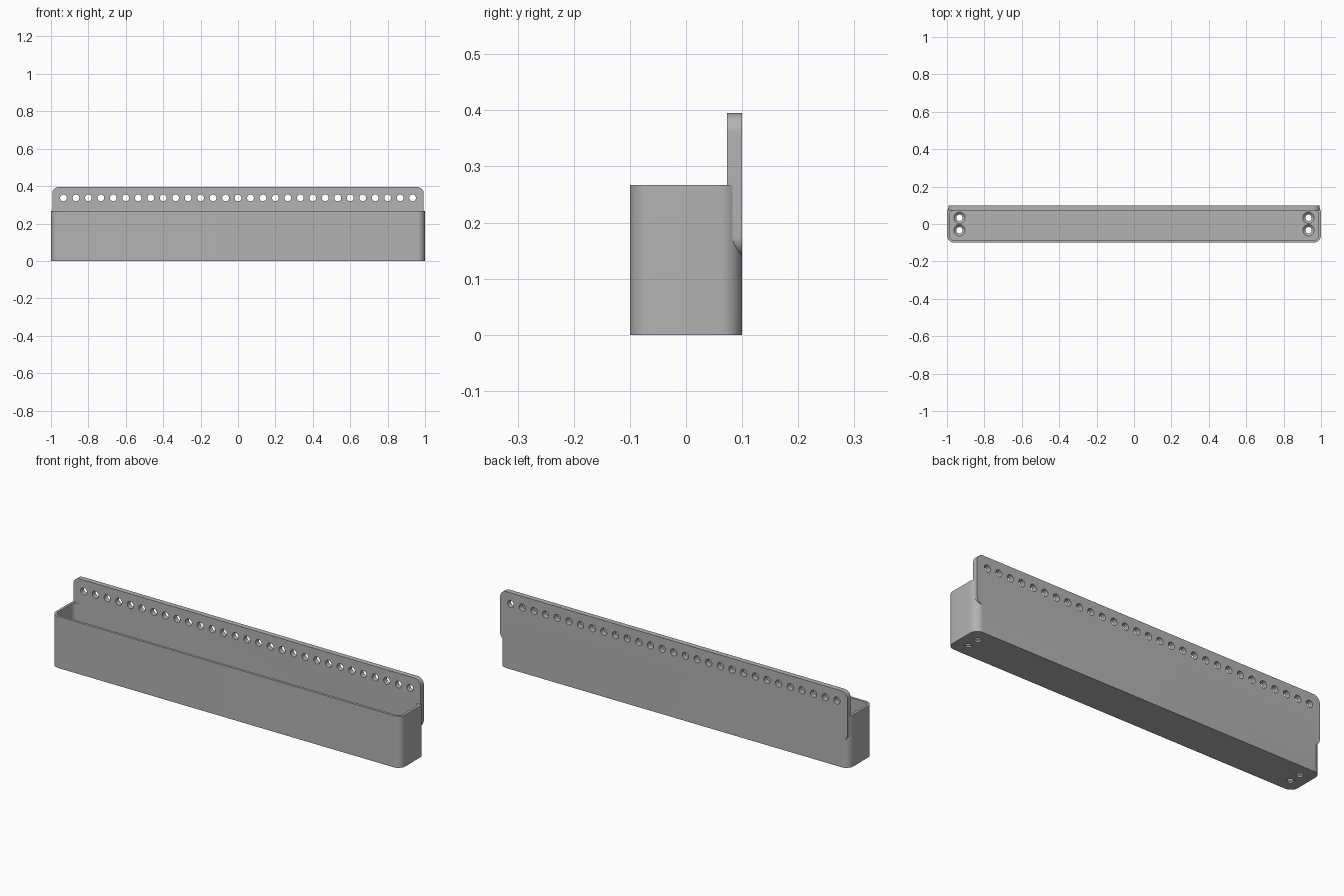
import bpy, bmesh, math
from mathutils import Matrix, Vector

cube = bpy.data.objects.get("Cube")
if cube:
    bpy.data.objects.remove(cube, do_unlink=True)

grey = bpy.data.materials.new("mid grey plastic")
grey.use_nodes = True
colour = (0.45, 0.45, 0.45, 1)
grey.diffuse_color = colour
grey.node_tree.nodes["Principled BSDF"].inputs["Base Color"].default_value = colour


def rounded_rect(u0, u1, v0, v1, r, steps=10):
    """Outline of a rectangle with rounded corners, counter-clockwise."""
    corners = [(u1 - r, v1 - r), (u0 + r, v1 - r), (u0 + r, v0 + r), (u1 - r, v0 + r)]
    points = []
    for i, (cu, cv) in enumerate(corners):
        for k in range(steps + 1):
            a = math.pi / 2 * (i + k / steps)
            points.append((cu + r * math.cos(a), cv + r * math.sin(a)))
    return points


def add_object(name, bm):
    bmesh.ops.recalc_face_normals(bm, faces=bm.faces)
    mesh = bpy.data.meshes.new(name)
    bm.to_mesh(mesh)
    bm.free()
    mesh.materials.append(grey)
    obj = bpy.data.objects.new(name, mesh)
    bpy.context.collection.objects.link(obj)
    return obj


def prism(name, outline, base, top, upright=False):
    """Extrude an outline along z, or along y when upright."""
    bm = bmesh.new()
    def place(u, v, w):
        return (u, w, v) if upright else (u, v, w)
    face = bm.faces.new([bm.verts.new(place(u, v, base)) for u, v in outline])
    moved = bmesh.ops.extrude_face_region(bm, geom=[face])["geom"]
    verts = [g for g in moved if isinstance(g, bmesh.types.BMVert)]
    bmesh.ops.translate(bm, verts=verts, vec=Vector(place(0, 0, top - base)))
    return add_object(name, bm)


def cones(name, centres, r1, r2, depth, turn=Matrix()):
    bm = bmesh.new()
    for c in centres:
        bmesh.ops.create_cone(bm, cap_ends=True, segments=32, radius1=r1, radius2=r2,
                              depth=depth, matrix=Matrix.Translation(c) @ turn)
    return add_object(name, bm)


# Tray body and the tall mounting plate at its back
tray = prism("tray", rounded_rect(-1, 1, -0.1, 0.1, 0.04), 0, 0.267)
plate = prism("mounting_plate", rounded_rect(-0.993, 0.993, 0.14, 0.395, 0.035),
              0.073, 0.1, upright=True)

# Hollow inside
cavity = prism("cavity_cutter", rounded_rect(-0.987, 0.987, -0.087, 0.073, 0.027), 0.02, 0.5)

# Row of holes along the plate
pitch = 0.2 / 3
row = [((i - 14) * pitch, 0.09, 0.337) for i in range(29)]
plate_holes = cones("plate_hole_cutter", row, 0.018, 0.018, 0.1,
                    Matrix.Rotation(math.pi / 2, 4, "X"))

# Countersunk screw holes through the floor at both ends
screws = [(14 * pitch * sx, pitch / 2 * sy, 0) for sx in (-1, 1) for sy in (-1, 1)]
screw_holes = cones("screw_hole_cutter", screws, 0.017, 0.017, 0.1)
sinks = cones("countersink_cutter", [(x, y, 0.015) for x, y, z in screws],
              0.014, 0.036, 0.02)

for tool, operation in ((plate, "UNION"), (cavity, "DIFFERENCE"), (plate_holes, "DIFFERENCE"),
                        (screw_holes, "DIFFERENCE"), (sinks, "DIFFERENCE")):
    mod = tray.modifiers.new(tool.name, "BOOLEAN")
    mod.operation = operation
    mod.solver = "EXACT"
    mod.object = tool
    bpy.context.view_layer.objects.active = tray
    bpy.ops.object.modifier_apply(modifier=mod.name)
    bpy.data.objects.remove(tool, do_unlink=True)

# Smooth the curved corners, keep the edges crisp
bpy.ops.object.select_all(action="DESELECT")
tray.select_set(True)
bpy.context.view_layer.objects.active = tray
bpy.ops.object.shade_smooth_by_angle(angle=math.radians(30))
